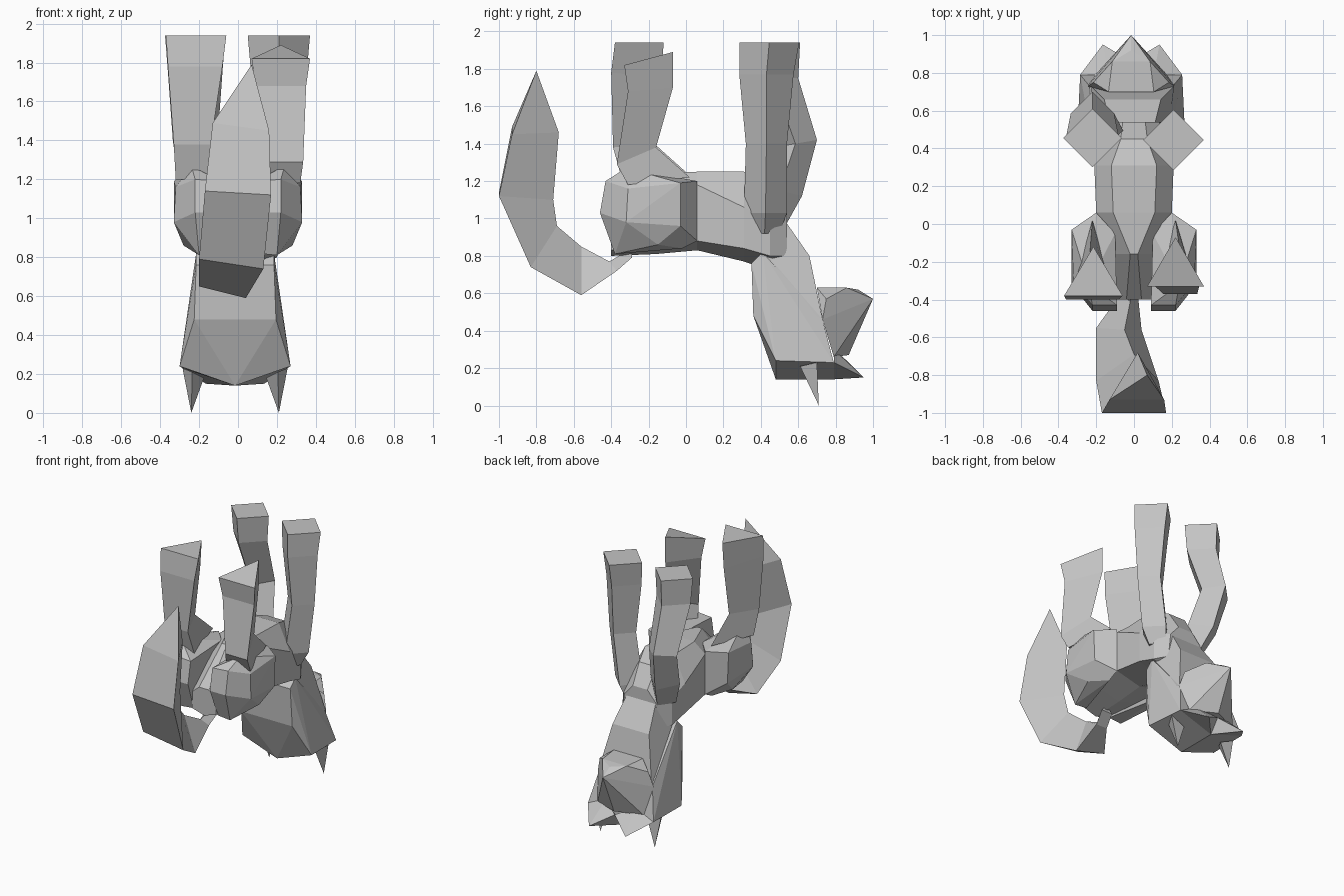
import bpy, bmesh

cube = bpy.data.objects.get("Cube")
if cube:
    bpy.data.objects.remove(cube, do_unlink=True)

# One plain colour for the whole animal
grey = bpy.data.materials.new("plain_grey")
grey.use_nodes = True
COLOUR = (0.55, 0.55, 0.55, 1)
grey.diffuse_color = COLOUR
grey.node_tree.nodes["Principled BSDF"].inputs["Base Color"].default_value = COLOUR


def finish(name, bm):
    bmesh.ops.recalc_face_normals(bm, faces=bm.faces[:])
    mesh = bpy.data.meshes.new(name)
    bm.to_mesh(mesh)
    bm.free()
    mesh.materials.append(grey)
    obj = bpy.data.objects.new(name, mesh)
    bpy.context.collection.objects.link(obj)
    return obj


def loft(name, rings):
    """Skin equal-length rings, closing both ends; a one-point ring is a tip."""
    bm = bmesh.new()
    loops = [[bm.verts.new(p) for p in ring] for ring in rings]
    for a, b in zip(loops, loops[1:]):
        n = len(a)
        for i in range(n):
            j = (i + 1) % n
            if len(b) == 1:
                bm.faces.new((a[i], a[j], b[0]))
            else:
                bm.faces.new((a[i], a[j], b[j], b[i]))
    for end in (loops[0], loops[-1]):
        if len(end) > 2:
            bm.faces.new(end)
    return finish(name, bm)


def hull(name, points, shift=0.0):
    """Faceted convex solid around the points."""
    bm = bmesh.new()
    for x, y, z in points:
        bm.verts.new((x + shift, y, z))
    found = bmesh.ops.convex_hull(bm, input=bm.verts[:])
    spare = {v for v in found["geom_interior"] + found["geom_unused"]
             if isinstance(v, bmesh.types.BMVert)}
    bmesh.ops.delete(bm, geom=list(spare), context='VERTS')
    bmesh.ops.dissolve_limit(bm, angle_limit=0.06, verts=bm.verts[:], edges=bm.edges[:])
    return finish(name, bm)


def both(points):
    """Points together with their mirror images in x."""
    return [(s * x, y, z) for x, y, z in points for s in ((1, -1) if x else (1,))]


# Torso: y, then belly, flank and lower (half width, height), and spine height
def torso_ring(y, belly, flank, low, spine):
    half = [belly, flank, low]
    return ([(x, y, z) for x, z in half] + [(0, y, spine)]
            + [(-x, y, z) for x, z in reversed(half)])


loft("torso", [
    torso_ring(-.40, (.04, 1.0), (.10, .95), (.10, .83), .80),
    torso_ring(-.16, (.02, 1.24), (.15, 1.10), (.18, .86), .81),
    torso_ring(.06, (.11, 1.25), (.20, 1.18), (.20, .88), .83),
    torso_ring(.31, (.12, 1.25), (.21, 1.06), (.21, .84), .77),
    torso_ring(.45, (.07, 1.20), (.20, 1.0), (.20, .80), .72),
    torso_ring(.54, (.06, 1.06), (.13, .98), (.15, .80), .70)])

# Thighs
for side, s in (("left", 1), ("right", -1)):
    hull(side + "_thigh", [(s * x, y, z) for x, y, z in (
        (.09, -.43, 1.19), (.22, -.43, 1.20), (.09, -.46, 1.03), (.22, -.46, 1.03),
        (.10, -.38, .82), (.20, -.38, .81), (.32, -.31, 1.16), (.33, -.32, .98),
        (.28, -.15, .86), (.20, -.02, .84), (.33, -.03, 1.19), (.32, -.03, .96),
        (.20, .06, .88), (.20, .06, 1.20), (.24, -.32, 1.27), (.10, -.05, 1.2))])


# Hind legs: three-sided, flat towards the tail; rows of
# (centre x, half width, flat y, flat z, ridge y, ridge z)
def hind_leg(name, rows):
    loft(name, [[(x - w, y, z), (x + w, y, z), (x, ry, rz)]
                for x, w, y, z, ry, rz in rows])


hind_leg("left_hind_leg", [
    (.22, .15, -.33, 1.82, -.07, 1.89), (.22, .13, -.31, 1.68, -.07, 1.70),
    (.245, .09, -.37, 1.29, -.16, 1.38), (.22, .10, -.31, 1.18, .02, 1.22)])
hind_leg("right_hind_leg", [
    (-.215, .155, -.38, 1.94, -.12, 1.94), (-.22, .14, -.40, 1.78, -.13, 1.75),
    (-.235, .095, -.39, 1.38, -.17, 1.40), (-.22, .10, -.34, 1.20, .02, 1.23)])


# Forelegs: diamond sections; rows of (x, y, z, radius, extra tilt along y)
def foreleg(name, rows):
    loft(name, [[(x - r, y, z), (x, y - r, z - t), (x + r, y, z), (x, y + r, z + t)]
                for x, y, z, r, t in rows])


foreleg("left_foreleg", [
    (.21, .445, 1.94, .16, 0), (.21, .43, 1.77, .145, 0),
    (.22, .43, 1.40, .11, 0), (.17, .425, 1.03, .115, 0), (.14, .42, .92, .08, 0)])
foreleg("right_foreleg", [
    (-.22, .455, 1.94, .155, 0), (-.22, .46, 1.75, .14, 0),
    (-.22, .585, 1.40, .115, .02), (-.18, .50, 1.15, .12, -.03),
    (-.13, .43, .97, .09, -.03)])

# Tail: three-sided, broad outer face and an inner ridge, ending in a tip
loft("tail", [
    [(-.05, -.29, .79), (.04, -.29, .79), (0, -.29, .84)],
    [(-.07, -.37, .72), (.02, -.37, .72), (-.02, -.41, .77)],
    [(-.20, -.55, .65), (.04, -.56, .59), (-.05, -.56, .85)],
    [(-.20, -.83, .79), (.13, -.83, .74), (.0, -.69, .96)],
    [(-.17, -1.0, 1.14), (.17, -1.0, 1.12), (.02, -.71, 1.10)],
    [(-.13, -.93, 1.49), (.16, -.93, 1.45), (.02, -.68, 1.46)],
    [(.07, -.80, 1.79)]])

# Neck and head hang below the chest, nose towards +y
TURN = -.015
hull("neck", both([
    (.18, .41, .83), (.11, .50, 1.03), (.15, .66, .80), (.13, .70, .63),
    (.19, .45, .60), (.22, .73, .46)]), TURN / 2)
hull("head", both([
    (.20, .35, .76), (.20, .41, .82), (.21, .36, .48), (.285, .48, .24),
    (.27, .79, .23), (.22, .73, .46), (0, .48, .14), (0, .79, .14)]), TURN)
hull("snout", both([
    (.12, .70, .63), (.10, .86, .63), (.20, .75, .57), (.23, .73, .46),
    (0, 1.0, .57), (.19, .79, .26), (0, .87, .27), (0, .92, .62)]), TURN)

# Brow tufts and ears
for side, s in (("left", 1), ("right", -1)):
    hull(side + "_brow", [(s * x, y, z) for x, y, z in (
        (.15, .95, .15), (.27, .79, .23), (.0, .79, .14),
        (.12, .79, .30), (.0, .86, .24))], TURN)
    hull(side + "_ear", [(s * x, y, z) for x, y, z in (
        (.225, .71, 0), (.27, .70, .23), (.16, .70, .18), (.22, .61, .21))], TURN)
